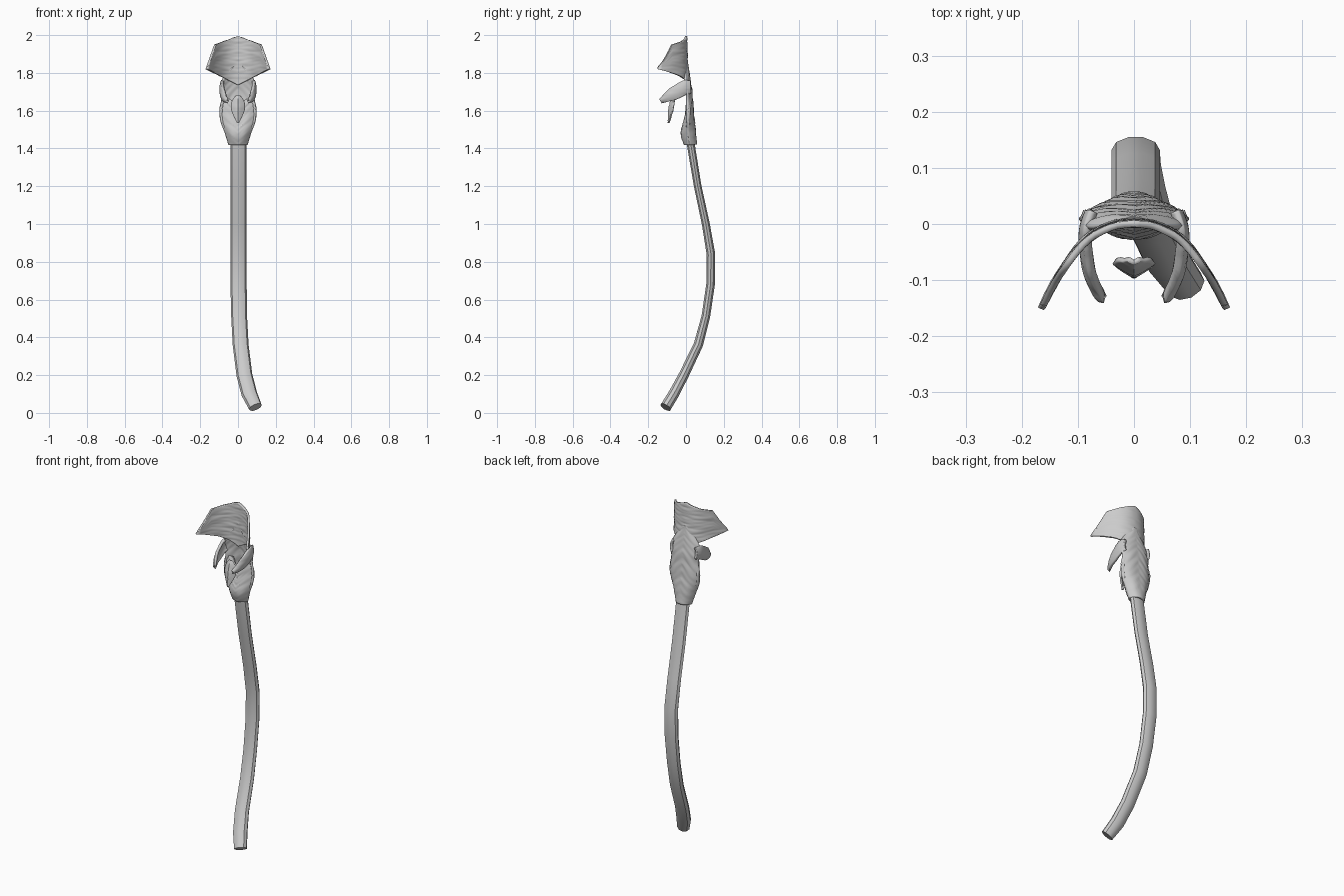
import bpy, bmesh, math
from mathutils import Vector, noise

if "Cube" in bpy.data.objects:
    bpy.data.objects.remove(bpy.data.objects["Cube"])


def lookup(table, t):
    """Smooth (Catmull-Rom) interpolation of rows, t in 0..1."""
    n = len(table) - 1
    i = min(int(t * n), n - 1)
    f = t * n - i
    p0, p1, p2, p3 = (Vector(table[max(0, min(n, i + k))]) for k in (-1, 0, 1, 2))
    m1, m2 = (p2 - p0) / 2, (p3 - p1) / 2
    return (p1 * (2*f**3 - 3*f**2 + 1) + m1 * (f**3 - 2*f**2 + f)
            + p2 * (3*f**2 - 2*f**3) + m2 * (f**3 - f**2))


def finish(name, bm):
    me = bpy.data.meshes.new(name)
    bmesh.ops.recalc_face_normals(bm, faces=bm.faces)
    bm.to_mesh(me)
    bm.free()
    ob = bpy.data.objects.new(name, me)
    bpy.context.collection.objects.link(ob)
    bpy.ops.object.select_all(action='DESELECT')
    ob.select_set(True)
    bpy.context.view_layer.objects.active = ob
    bpy.ops.object.shade_smooth_by_angle(angle=math.radians(30))
    return ob


def petal(name, fn, thick, nu=24, nv=36, slant=0.0, mirror=False):
    """Thick curved sheet from fn(u, v), with fine vein ripples."""
    bm = bmesh.new()
    grid = []
    for j in range(nv + 1):
        row = []
        for i in range(nu + 1):
            p = Vector(fn(i / nu * 2 - 1, j / nv))
            vein = noise.noise(Vector((abs(p.x) * 14, p.y * 14, (p.z - slant * abs(p.x)) * 75)))
            p.y += 0.004 * vein
            row.append(bm.verts.new(p))
        grid.append(row)
    for a, b in zip(grid, grid[1:]):
        for i in range(nu):
            bm.faces.new((a[i], a[i + 1], b[i + 1], b[i]))
    ob = finish(name, bm)
    s = ob.modifiers.new("thickness", 'SOLIDIFY')
    s.thickness, s.offset = thick, 0
    if mirror:
        ob.modifiers.new("mirror", 'MIRROR')
    return ob


# Curved flattened stem: x, y, z, half width, half depth
path = [(0.092, -0.108, 0.03, .036, .031), (0.06, -0.065, 0.10, .042, .030),
        (0.034, -0.012, 0.20, .042, .028), (0.014, 0.065, 0.36, .042, .026),
        (0.006, 0.105, 0.51, .042, .024), (0.003, 0.13, 0.68, .043, .024),
        (0.003, 0.132, 0.84, .043, .024), (0.003, 0.105, 1.0, .043, .022),
        (0.003, 0.062, 1.2, .043, .021), (0.002, 0.024, 1.43, .043, .022),
        (0.001, 0.017, 1.48, .040, .020)]
bm = bmesh.new()
rings, sides = [], 10
for k, (x, y, z, rx, ry) in enumerate(path):
    lo, hi = path[max(k - 1, 0)], path[min(k + 1, len(path) - 1)]
    tan = (Vector(hi[:3]) - Vector(lo[:3])).normalized()
    back = tan.cross(Vector((1, 0, 0))).normalized()
    side = back.cross(tan)
    rings.append([bm.verts.new(Vector((x, y, z)) + side * rx * math.cos(a) + back * ry * math.sin(a))
                  for a in (2 * math.pi * i / sides for i in range(sides))])
for a, b in zip(rings, rings[1:]):
    for i in range(sides):
        j = (i + 1) % sides
        bm.faces.new((a[i], a[j], b[j], b[i]))
bm.faces.new(rings[0])
bm.faces.new(rings[-1])
finish("stem", bm)


# Arched upper hood, pointed at the crown and at both wing tips
def hood(u, v):
    a = abs(u)
    top = 1.995 - 0.06 * a if a < 0.75 else 1.95 - 0.115 * (a - 0.75) / 0.25
    bottom = 1.735 + 0.085 * a
    z = bottom + (top - bottom) * v
    x = 0.166 * u * (1 - 0.03 * v)
    return x, 0.008 * (1 - v) - 0.152 * a ** 2.3 * (1.06 - 0.12 * v), z


petal("hood_petal", hood, 0.012, nu=32, nv=40)

# Long back petal joining the stem to the hood: z, y, half width, edge curl
back_rows = [(1.42, .052, .046, .035), (1.485, .047, .066, .04), (1.55, .04, .09, .035),
             (1.61, .035, .094, .03), (1.66, .03, .085, .025), (1.71, .026, .09, .025),
             (1.76, .018, .082, .025), (1.81, .011, .05, .015), (1.86, .004, .008, .0)]


def back_petal(u, v):
    z, y, w, curl = lookup(back_rows, v)
    return w * u, y - curl * abs(u) ** 3, z


petal("back_petal", back_petal, 0.012, nv=50, slant=-1)

# Lower cup with two lobes and a notch between: z, front y, half width, bulge
cup_rows = [(1.42, -.004, .046, .025), (1.475, -.022, .062, .035), (1.53, -.014, .083, .03),
            (1.59, -.002, .093, .02), (1.635, .004, .085, .012), (1.66, .01, .068, .008)]


def cup(u, v):
    z, y, w, bulge = lookup(cup_rows, v)
    notch = 0.09 * max(0, 1 - abs(u) / 0.55) * v * v
    return w * u, y + bulge * abs(u) ** 2.5, z - notch


petal("lower_cup", cup, 0.012, slant=1)

# Pair of side petals curving forward and inward: x, y, z, half height
side_rows = [(.08, .022, 1.725, .03), (.09, -.01, 1.72, .038), (.089, -.05, 1.70, .037),
             (.08, -.095, 1.678, .027), (.06, -.132, 1.652, .006)]


def side_petal(u, v):
    x, y, z, h = lookup(side_rows, v)
    return x - 0.008 * u * u, y, z + h * u


petal("side_petals", side_petal, 0.016, nu=14, nv=24, mirror=True)

# Hanging keeled tongue: z, y, half width
tongue_rows = [(1.535, -.092, .003), (1.57, -.091, .02), (1.61, -.089, .035),
               (1.65, -.08, .03), (1.68, -.068, .008)]


def tongue(u, v):
    z, y, w = lookup(tongue_rows, v)
    return w * u, y + 0.55 * w * abs(u) ** 1.2, z


petal("tongue", tongue, 0.009, nu=12, nv=16)
